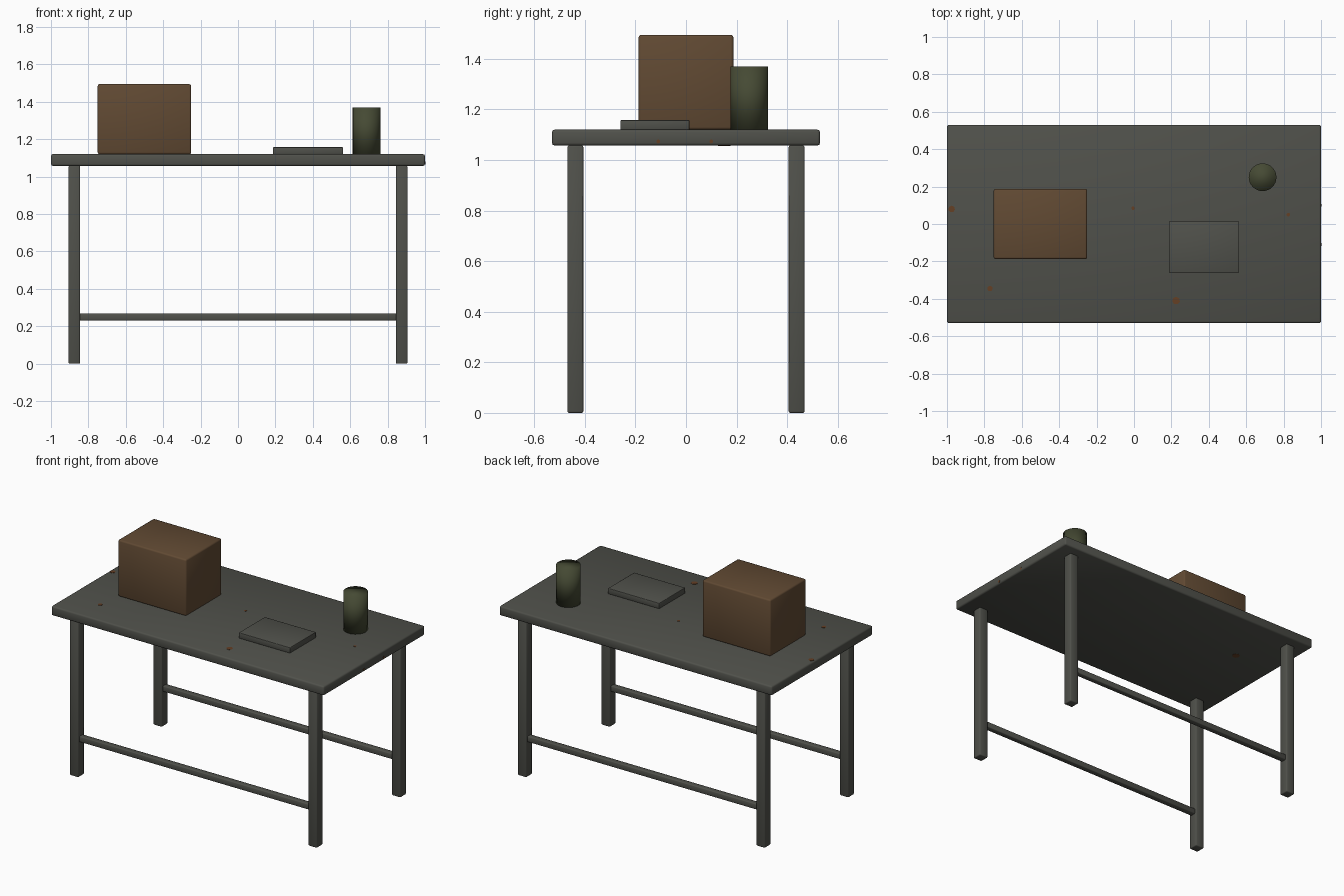
import bpy
import math

default = bpy.data.objects.get("Cube")
if default:
    bpy.data.objects.remove(default, do_unlink=True)


def material(name, rgb):
    mat = bpy.data.materials.new(name)
    mat.use_nodes = True
    color = (*rgb, 1.0)
    mat.diffuse_color = color
    mat.node_tree.nodes["Principled BSDF"].inputs["Base Color"].default_value = color
    return mat


STEEL = material("grey_steel", (0.08, 0.082, 0.07))
CARDBOARD = material("brown_cardboard", (0.12, 0.068, 0.033))
OLIVE = material("olive_green", (0.06, 0.068, 0.034))
RUST = material("rust", (0.13, 0.05, 0.018))

TOP_Z = 1.12          # upper surface of the table
THICK = 0.0625
UNDER_Z = TOP_Z - THICK
LEG = 0.0625
LEG_X, LEG_Y = 0.875, 0.4375


def box(name, center, size, mat, bevel):
    """Softly bevelled block."""
    bpy.ops.mesh.primitive_cube_add(size=1, location=center)
    obj = bpy.context.object
    obj.name = name
    obj.scale = size
    bpy.ops.object.transform_apply(location=False, rotation=False, scale=True)
    mod = obj.modifiers.new("soft_edges", "BEVEL")
    mod.width = bevel
    mod.segments = 2
    obj.data.materials.append(mat)
    bpy.ops.object.shade_smooth()
    return obj


def standing(name, x, y, base, size, mat, bevel):
    return box(name, (x, y, base + size[2] / 2), size, mat, bevel)


# Table top
standing("table_top", 0, 0, UNDER_Z, (2, 1.06, THICK), STEEL, 0.01)

# Legs, and a long rail joining each front or back pair
for side_y, sy in (("front", -1), ("back", 1)):
    for side_x, sx in (("right", -1), ("left", 1)):
        standing(f"{side_y}_{side_x}_leg", sx * LEG_X, sy * LEG_Y, 0,
                 (LEG, LEG, UNDER_Z), STEEL, 0.006)
    box(f"{side_y}_rail", (0, sy * LEG_Y, 0.25),
        (2 * LEG_X - LEG + 0.01, 0.0375, 0.0375), STEEL, 0.005)

# Things on the table
standing("cardboard_box", -0.5, 0, TOP_Z, (0.5, 0.375, 0.375), CARDBOARD, 0.01)
standing("flat_tray", 0.375, -0.123, TOP_Z, (0.375, 0.273, 0.0375), STEEL, 0.003)

bpy.ops.mesh.primitive_cylinder_add(vertices=32, radius=0.074, depth=0.25,
                                    location=(0.6875, 0.25, TOP_Z + 0.125))
can = bpy.context.object
can.name = "can"
can.data.materials.append(OLIVE)
bpy.ops.object.shade_smooth()


# Thin rust spots
def rust_spot(name, location, radius, rotation=(0, 0, 0)):
    bpy.ops.mesh.primitive_cylinder_add(vertices=7, radius=radius, depth=0.003,
                                        location=location, rotation=rotation)
    spot = bpy.context.object
    spot.name = name
    spot.data.materials.append(RUST)


for i, (x, y, r) in enumerate([(-0.975, 0.08, 0.018), (-0.77, -0.345, 0.015),
                               (-0.005, 0.085, 0.01), (0.825, 0.05, 0.01),
                               (0.225, -0.41, 0.021)]):
    rust_spot(f"top_rust_spot_{i + 1}", (x, y, TOP_Z), r)

rust_spot("under_rust_spot", (-0.7, 0.15, UNDER_Z), 0.025)
for i, y in enumerate((-0.11, 0.1)):
    rust_spot(f"edge_rust_spot_{i + 1}", (1.0, y, UNDER_Z + 0.016), 0.008,
              (0, math.pi / 2, 0))
